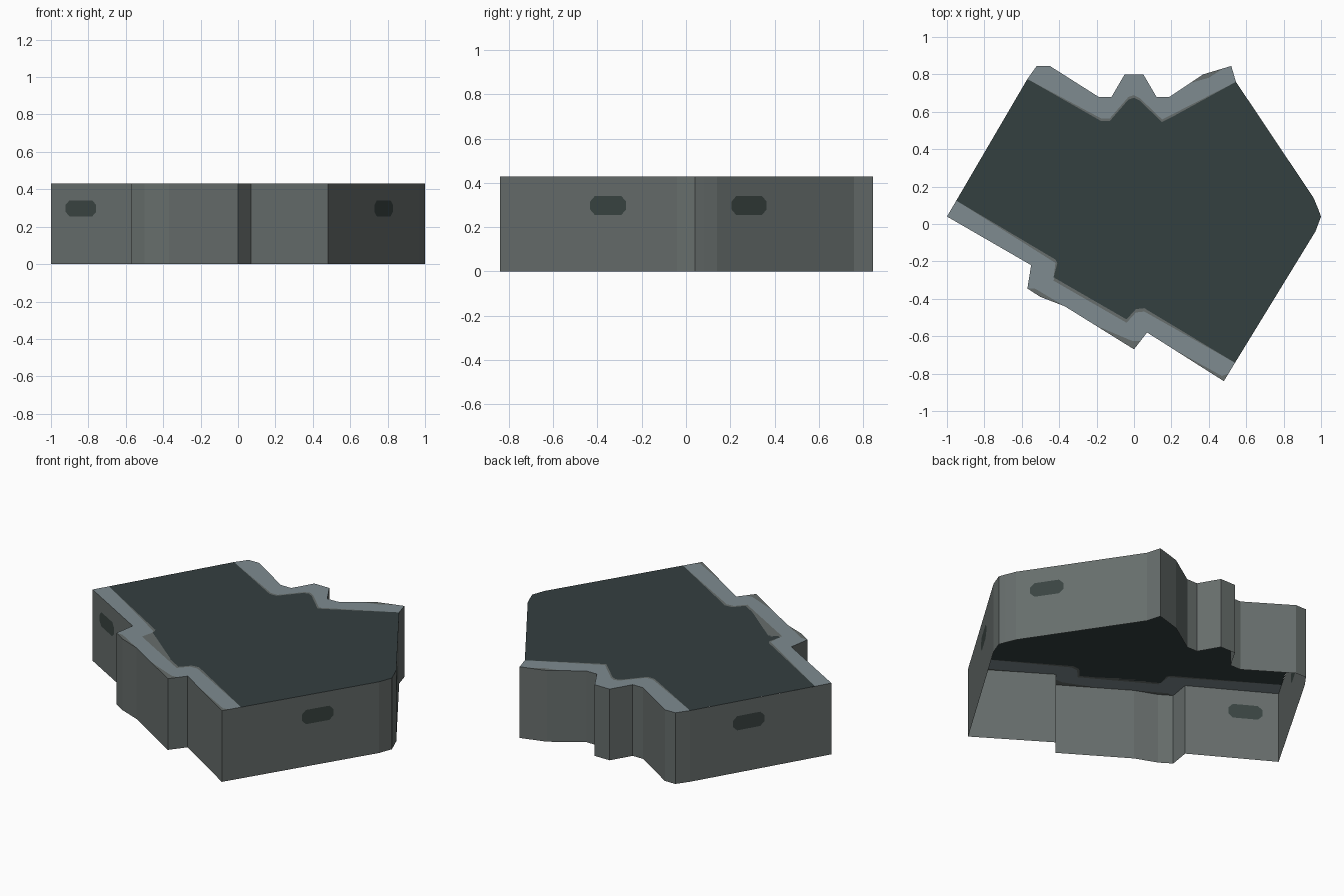
import bpy
from mathutils import Vector

if "Cube" in bpy.data.objects:
    bpy.data.objects.remove(bpy.data.objects["Cube"])

H = 0.43  # block height


def material(name, rgb):
    m = bpy.data.materials.new(name)
    m.diffuse_color = (*rgb, 1)
    m.use_nodes = True
    m.node_tree.nodes["Principled BSDF"].inputs["Base Color"].default_value = m.diffuse_color
    return m


WALL = material("wall grey", (0.135, 0.155, 0.15))
RIM = material("rim blue grey", (0.21, 0.26, 0.28))
DARK = material("top dark slate", (0.034, 0.05, 0.051))
SLOT = material("slot dark", (0.042, 0.058, 0.054))


def add_object(name, faces, mat):
    """One flat-faced object from a list of polygons (lists of 3D points)."""
    verts, idx = [], []
    for f in faces:
        idx.append(range(len(verts), len(verts) + len(f)))
        verts += [tuple(p) for p in f]
    me = bpy.data.meshes.new(name)
    me.from_pydata(verts, [], [list(i) for i in idx])
    me.materials.append(mat)
    ob = bpy.data.objects.new(name, me)
    bpy.context.collection.objects.link(ob)
    return ob


def level(poly):
    """Polygon at the top level, wound to face upwards."""
    area = sum(a[0] * b[1] - b[0] * a[1] for a, b in zip(poly, poly[1:] + poly[:1]))
    return [(x, y, H) for x, y in (poly if area > 0 else poly[::-1])]


# Outline, clockwise from the left corner
back = [(-0.57, 0.775), (-0.52, 0.845), (-0.45, 0.845), (-0.19, 0.68), (-0.12, 0.68),
        (-0.05, 0.80), (0.05, 0.80), (0.12, 0.68), (0.19, 0.68), (0.30, 0.753),
        (0.37, 0.80), (0.48, 0.833), (0.52, 0.845), (0.545, 0.76)]
right = [(0.96, 0.14), (0.985, 0.08), (1.0, 0.04), (0.97, -0.04)]
front = [(0.48, -0.84), (0.07, -0.58), (0, -0.67), (-0.37, -0.44), (-0.50, -0.39),
         (-0.57, -0.345), (-0.55, -0.22), (-1, 0.04)]
outline = back + right + front

# Slot centres keyed by the wall's start point: fraction along that wall
slots = {(0.545, 0.76): 0.766, (0.97, -0.04): 0.39,
         (-0.55, -0.22): 0.645, (-1, 0.04): 0.585}

# Side walls, split around the slots; the underside stays open
walls, slot_faces = [], []
for a, b in zip(outline, outline[1:] + outline[:1]):
    A, B = Vector((*a, 0)), Vector((*b, 0))
    L, d = (B - A).length, (B - A).normalized()

    def at(s, z):
        return A + d * s + Vector((0, 0, z))

    if a not in slots:
        walls.append([at(0, 0), at(0, H), at(L, H), at(L, 0)])
        continue
    c, zc, w, h, k = slots[a] * L, 0.298, 0.095, 0.043, 0.025
    upper = [(-w, 0), (-w, h - k), (-w + k, h), (w - k, h), (w, h - k), (w, 0)]
    for sign, edge in ((1, H), (-1, 0)):
        half = [at(c + s, zc + sign * z) for s, z in upper]
        surround = [at(0, zc), at(0, edge), at(L, edge), at(L, zc)] + half[::-1]
        for face, store in ((half, slot_faces), (surround, walls)):
            store.append(face if sign > 0 else face[::-1])
add_object("side_walls", walls, WALL)
add_object("wall_slots", slot_faces, SLOT)

# Inner edges of the two rims
back_in = [(-0.57, 0.775), (-0.175, 0.55), (-0.13, 0.55), (-0.03, 0.665), (0, 0.675),
           (0.03, 0.66), (0.15, 0.545), (0.2, 0.57), (0.545, 0.76)]
front_in = [(0.54, -0.742), (0.055, -0.45), (0.01, -0.455), (-0.04, -0.51),
            (-0.43, -0.285), (-0.41, -0.21), (-0.42, -0.19), (-0.95, 0.125)]


def shifted(line, dy):
    return [line[0]] + [(x, y + dy) for x, y in line[1:-1]] + [line[-1]]


# Dark top plate
add_object("top_plate", [level(back_in + right + front_in)], DARK)

# Narrow grey seams between plate and rims
back_mid, front_mid = shifted(back_in, 0.014), shifted(front_in, -0.018)
add_object("rim_seams", [level(back_in + back_mid[-2:0:-1]),
                         level(front_in + front_mid[-2:0:-1])], WALL)

# Light rims, leaving worn slivers of wall grey along the outer edge
back_edge = back[:9] + [(0.30, 0.753), (0.40, 0.782), (0.48, 0.833)] + back[12:]
front_edge = [(0.505, -0.80), (0.47, -0.812), (0.207, -0.667), (0.07, -0.58),
              (0.035, -0.625), (-0.01, -0.625), (-0.206, -0.542), (-0.37, -0.44),
              (-0.53, -0.345), (-0.57, -0.345), (-0.55, -0.22), (-1, 0.04)]
add_object("back_rim", [level(back_mid + back_edge[-2:0:-1])], RIM)
add_object("front_rim", [level(front_mid + front_edge[::-1])], RIM)
slivers = [
    [(0.30, 0.753), (0.37, 0.80), (0.48, 0.833), (0.40, 0.782)],
    [(0.505, -0.80), (0.48, -0.84), (0.207, -0.667), (0.47, -0.812)],
    [(0.035, -0.625), (0, -0.67), (-0.206, -0.542), (-0.01, -0.625)],
    [(-0.37, -0.44), (-0.50, -0.39), (-0.57, -0.345), (-0.53, -0.345)],
]
add_object("rim_edge_slivers", [level(s) for s in slivers], WALL)
